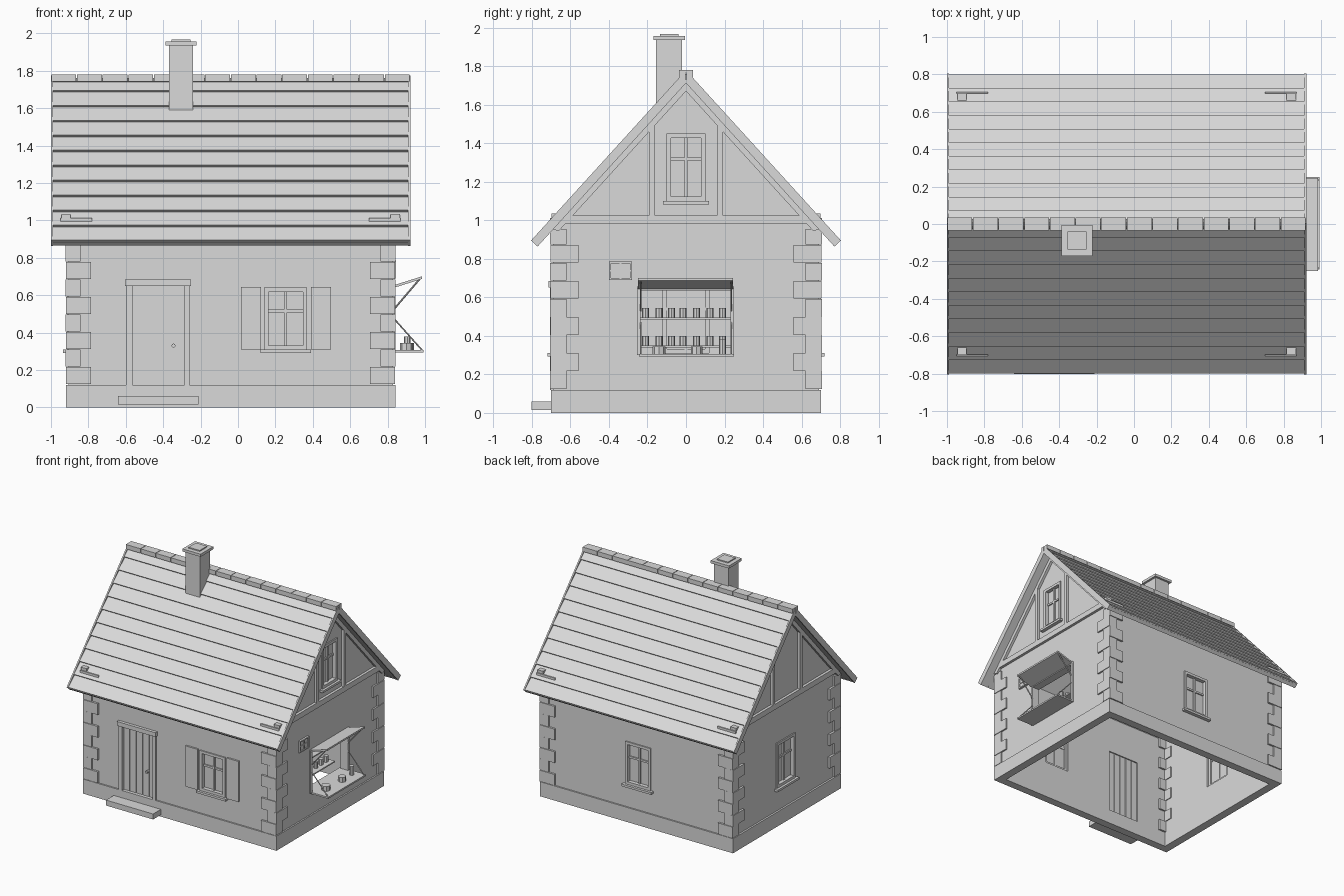
import bpy, bmesh, math
from mathutils import Vector, Matrix

if "Cube" in bpy.data.objects:
    bpy.data.objects.remove(bpy.data.objects["Cube"])

grey = bpy.data.materials.new("plain_grey")
grey.diffuse_color = (0.7, 0.7, 0.7, 1)
grey.use_nodes = True
grey.node_tree.nodes["Principled BSDF"].inputs["Base Color"].default_value = grey.diffuse_color


def finish(name, bm):
    bmesh.ops.recalc_face_normals(bm, faces=bm.faces)
    me = bpy.data.meshes.new(name)
    bm.to_mesh(me)
    bm.free()
    me.materials.append(grey)
    ob = bpy.data.objects.new(name, me)
    bpy.context.collection.objects.link(ob)
    return ob


def add_prism(bm, profile, x0, x1):
    """Extrude a (y, z) profile along x."""
    face = bm.faces.new([bm.verts.new((x0, y, z)) for y, z in profile])
    out = bmesh.ops.extrude_face_region(bm, geom=[face])["geom"]
    bmesh.ops.translate(bm, vec=(x1 - x0, 0, 0),
                        verts=[v for v in out if isinstance(v, bmesh.types.BMVert)])


def prisms(name, items):
    bm = bmesh.new()
    for item in items:
        add_prism(bm, *item)
    return finish(name, bm)


def boxes(name, items):
    """Each item is x0, x1, y0, y1, z0, z1."""
    return prisms(name, [([(c, e), (d, e), (d, f), (c, f)], a, b)
                         for a, b, c, d, e, f in items])


def rods(name, items):
    """Each item is start, end, radius."""
    bm = bmesh.new()
    for p, q, r in items:
        p, q = Vector(p), Vector(q)
        rot = Vector((0, 0, 1)).rotation_difference(q - p).to_matrix().to_4x4()
        bmesh.ops.create_cone(bm, cap_ends=True, segments=8, radius1=r, radius2=r,
                              depth=(q - p).length,
                              matrix=Matrix.Translation((p + q) / 2) @ rot)
    return finish(name, bm)


def on_wall(side, u0, u1, d0, d1, z0, z1):
    """Box on a wall: u runs along it, d points outwards."""
    if side == "front":
        return (u0, u1, -YW - d1, -YW - d0, z0, z1)
    if side == "back":
        return (u0, u1, YW + d0, YW + d1, z0, z1)
    if side == "right":
        return (XR + d0, XR + d1, u0, u1, z0, z1)
    return (XL - d1, XL - d0, u0, u1, z0, z1)


def cut(ob, cutters):
    bpy.context.view_layer.objects.active = ob
    for c in cutters:
        m = ob.modifiers.new("cut", "BOOLEAN")
        m.operation, m.solver, m.object = "DIFFERENCE", "EXACT", c
        bpy.ops.object.modifier_apply(modifier=m.name)


XL, XR, YW, XC = -0.905, 0.83, 0.69, -0.04
APEX, C, S = 1.77, 0.673, 0.740
LENGTH = 0.8 / C


def roof_pt(s, n, side=1):
    """Point at distance s down the slope and n above its surface."""
    return (side * (s * C + n * S), APEX - s * S + n * C)


def under(y, drop):
    return APEX - drop - abs(y) * S / C


# Hollow walls with gables, and the plinth
def house(y, z0, drop):
    return [(-y, z0), (y, z0), (y, under(y, drop)), (0, APEX - drop), (-y, under(y, drop))]


walls = prisms("walls", [(house(YW, 0.01, 0.045), XL, XR)])
plinth = boxes("plinth", [(-0.92, 0.842, -0.702, 0.702, 0, 0.12)])
room = prisms("room_cutter", [(house(YW - 0.055, -0.1, 0.12), XL + 0.055, XR - 0.055)])

windows = [("front", 0.14, 0.37, 0.31, 0.64), ("back", -0.165, 0.065, 0.31, 0.66),
           ("left", -0.12, 0.12, 0.31, 0.68), ("right", -0.1, 0.1, 1.1, 1.45)]
door_hole = ("front", -0.57, -0.28, 0.12, 0.65)
shop_hole = ("right", -0.245, 0.24, 0.30, 0.65)
holes = boxes("opening_cutter", [on_wall(s, a, b, -0.2, 0.1, e, f)
                                 for s, a, b, e, f in windows + [door_hole, shop_hole]])
cut(walls, [room, holes])
cut(plinth, [room])
for helper in (room, holes):
    bpy.data.objects.remove(helper)

# Windows with frame, glazing bars, glass and sill
for s, a, b, e, f in windows:
    name = ("gable" if e > 1 else s) + "_window"
    m, t = (a + b) / 2, 0.022
    h = e + (f - e) * 0.62
    boxes(name + "_frame", [on_wall(s, *i) for i in [
        (a, a + t, -0.04, 0.01, e, f), (b - t, b, -0.04, 0.01, e, f),
        (a + t, b - t, -0.04, 0.01, e, e + t), (a + t, b - t, -0.04, 0.01, f - t, f),
        (m - 0.008, m + 0.008, -0.035, -0.01, e + t, f - t),
        (a + t, b - t, -0.034, -0.012, h - 0.008, h + 0.008)]])
    boxes(name + "_glass", [on_wall(s, a, b, -0.03, -0.022, e, f)])
    boxes(name + "_sill", [on_wall(s, a - 0.02, b + 0.02, -0.03, 0.03, e - 0.018, e)])

# Front shutters
boxes("shutters", [on_wall("front", a, a + 0.108, 0, 0.015, 0.31, 0.645)
                   for a in (0.015, 0.39)])

# Door: planks, frame, lintel, knob and step
w = 0.29 / 5
boxes("door_planks", [on_wall("front", -0.57 + i * w + 0.003, -0.57 + (i + 1) * w - 0.003,
                              -0.045, -0.015, 0.12, 0.65) for i in range(5)]
      + [on_wall("front", -0.57, -0.28, -0.038, -0.022, 0.12, 0.65)])
boxes("door_frame", [on_wall("front", *i) for i in [
    (-0.598, -0.565, -0.04, 0.015, 0.12, 0.65), (-0.285, -0.258, -0.04, 0.015, 0.12, 0.65),
    (-0.605, -0.252, -0.04, 0.025, 0.65, 0.685)]])
rods("door_knob", [((-0.345, -0.67, 0.33), (-0.345, -0.705, 0.33), 0.011)])
boxes("door_step", [(-0.642, -0.212, -0.803, -0.69, 0.015, 0.06)])

# Corner stones, alternating long and short
stones = []
for sx in (-1, 1):
    for sy in (-1, 1):
        for i in range(9):
            z0 = 0.125 + i * 0.0935
            lx, ly = (0.135, 0.085) if i % 2 == 0 else (0.08, 0.145)
            p = 0.003 * (i % 2)
            ex, ey = XC + sx * (0.88 + p), sy * (0.706 - p)
            xs, ys = sorted((ex, ex - sx * lx)), sorted((ey, ey - sy * ly))
            stones.append((*xs, *ys, z0, min(z0 + 0.0915, 0.955)))
boxes("corner_stones", stones)

# Gable timbers: tie beam, posts and rafters
timber = []
for a, b in ((XR - 0.01, XR + 0.022), (XL - 0.022, XL + 0.01)):
    timber.append(([(-0.695, 0.98), (0.695, 0.98), (0.66, 1.025), (-0.66, 1.025)], a, b))
    for k in (-1, 1):
        timber.append(([(k * 0.162, 1.02), (k * 0.192, 1.02), (k * 0.192, under(0.192, 0.09)),
                        (k * 0.162, under(0.162, 0.09))], a, b))
        timber.append(([(0, APEX - 0.045), (k * 0.70, under(0.70, 0.045)),
                        (k * 0.66, under(0.66, 0.1)), (0, APEX - 0.1)], a, b))
prisms("gable_timbers", timber)

# Roof: decking, lapped boards, edge boards and eaves
deck, boards, edges = [], [], []
step = LENGTH / 11
for k in (-1, 1):
    deck.append(([roof_pt(0.0, -0.012, k), roof_pt(LENGTH - 0.01, -0.012, k),
                  roof_pt(LENGTH - 0.01, -0.036, k), roof_pt(0.0, -0.036, k)], -0.99, 0.912))
    for i in range(11):
        a, b = i * step + 0.004, (i + 1) * step - 0.004
        boards.append(([roof_pt(a, -0.008, k), roof_pt(b, 0.003, k),
                        roof_pt(b, -0.014, k), roof_pt(a, -0.014, k)], -0.99, 0.912))
    for a, b in ((-1.0, -0.988), (0.91, 0.922)):
        edges.append(([roof_pt(0, 0.006, k), roof_pt(LENGTH, 0.006, k),
                       roof_pt(LENGTH, -0.04, k), (0, APEX - 0.058)], a, b))
    edges.append(([roof_pt(LENGTH - 0.012, -0.008, k), roof_pt(LENGTH, -0.008, k),
                   roof_pt(LENGTH, -0.038, k), roof_pt(LENGTH - 0.012, -0.038, k)],
                  -0.99, 0.912))
prisms("roof_decking", deck)
prisms("roof_boards", boards)
prisms("roof_edge_boards", edges)

# Ridge tiles
pitch = 1.92 / 14
prisms("ridge_tiles", [([(-0.036, 1.742), (0, 1.765), (0.036, 1.742), (0.036, 1.779),
                         (-0.036, 1.779)], -1 + i * pitch + 0.002,
                        -1 + (i + 1) * pitch - 0.002) for i in range(14)])

# Roof brackets near the four corners
brackets = []
for sx in (-1, 1):
    for sy in (-1, 1):
        for xa, xb, ya, yb, za, zb in ((0.855, 0.905, 0.66, 0.698, 0.99, 1.035),
                                       (0.74, 0.908, 0.698, 0.706, 0.983, 1.012)):
            xs = sorted((XC + sx * xa, XC + sx * xb))
            ys = sorted((sy * ya, sy * yb))
            brackets.append((*xs, *ys, za, zb))
boxes("roof_brackets", brackets)

# Chimney
boxes("chimney", [(-0.37, -0.24, -0.155, -0.022, 1.58, 1.94),
                  (-0.388, -0.222, -0.17, -0.005, 1.935, 1.957),
                  (-0.355, -0.255, -0.135, -0.04, 1.955, 1.966)])

# Shop window: frame, counter, lifted flap, struts
boxes("shop_frame", [on_wall("right", *i) for i in [
    (-0.255, -0.235, -0.055, 0.012, 0.30, 0.65), (0.23, 0.25, -0.055, 0.012, 0.30, 0.65),
    (-0.255, 0.25, -0.055, 0.012, 0.635, 0.655)]])
boxes("shop_counter", [(0.76, 0.992, -0.243, 0.25, 0.293, 0.306)])
prisms("shop_flap", [([(-0.25, 0.64), (0.245, 0.64), (0.245, 0.654), (-0.25, 0.654)],
                      0.835, 0.985)])
for v in bpy.data.objects["shop_flap"].data.vertices:
    if v.co.x > 0.9:
        v.co.z += 0.047
rods("shop_struts", [i for y in (-0.235, 0.235) for i in [
    ((0.838, y, 0.47), (0.985, y, 0.305), 0.004),
    ((0.838, y, 0.53), (0.97, y, 0.685), 0.005)]])

# Shelves with jars
boxes("shop_shelves", [(0.62, 0.72, -0.24, 0.235, z - 0.01, z) for z in (0.35, 0.495)])
rows = (-0.21, -0.14, -0.075, -0.015, 0.055, 0.125, 0.19)
rods("shelf_jars", [((0.67, y, z), (0.67, y, z + 0.05), 0.018)
                    for z in (0.35, 0.495) for y in rows])
rods("counter_pots", [((0.90, -0.14, 0.306), (0.90, -0.14, 0.345), 0.034),
                      ((0.91, 0.055, 0.306), (0.91, 0.055, 0.345), 0.03),
                      ((0.905, 0.19, 0.306), (0.905, 0.19, 0.38), 0.018)])

# Small framed notice beside the shop window
boxes("wall_notice", [on_wall("right", *i) for i in [
    (-0.40, -0.28, 0, 0.008, 0.69, 0.785), (-0.40, -0.39, 0, 0.016, 0.69, 0.785),
    (-0.29, -0.28, 0, 0.016, 0.69, 0.785), (-0.39, -0.29, 0, 0.016, 0.69, 0.70),
    (-0.39, -0.29, 0, 0.016, 0.775, 0.785), (-0.345, -0.335, 0, 0.014, 0.70, 0.775),
    (-0.39, -0.29, 0, 0.013, 0.733, 0.742)]])
